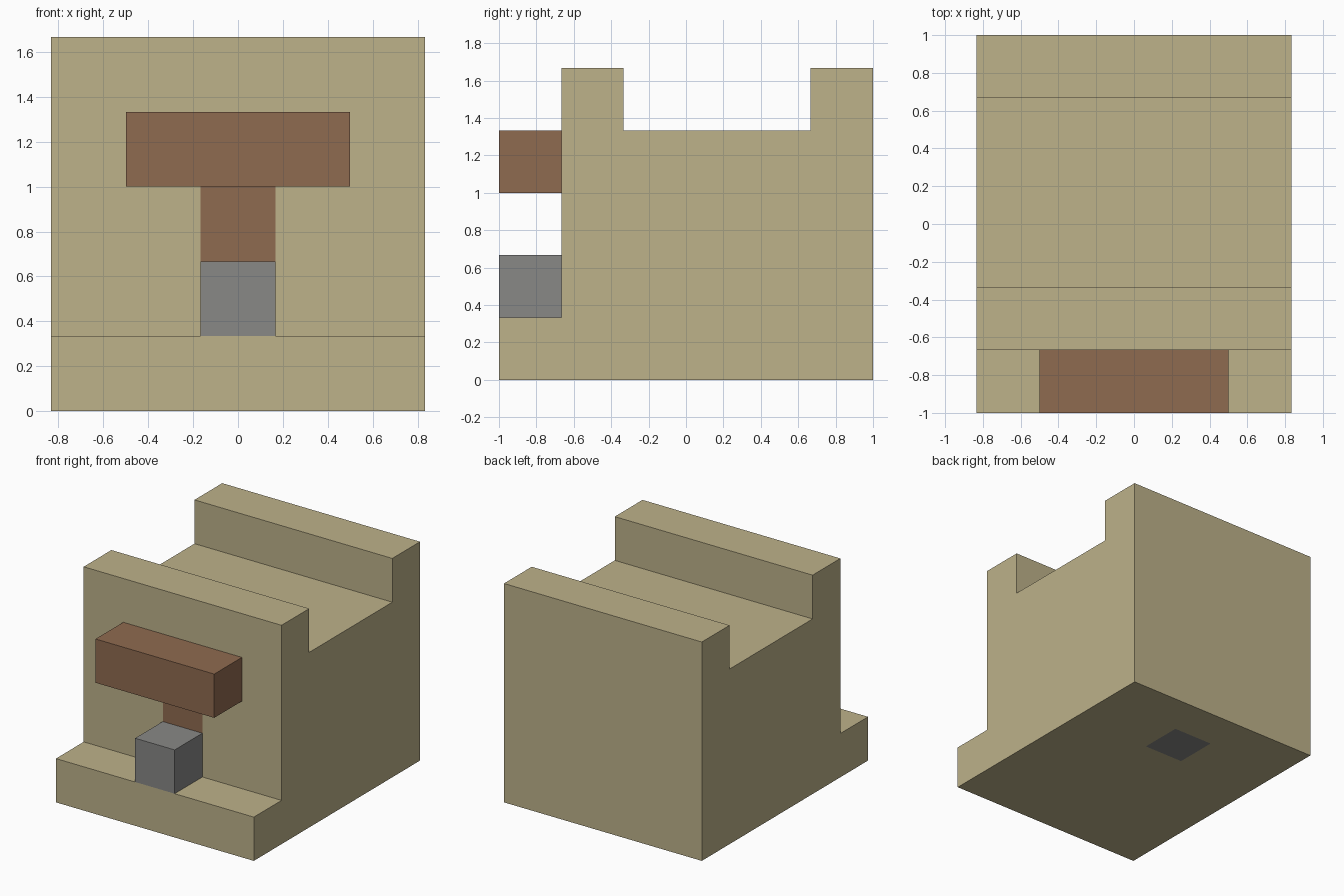
import bpy
import bmesh
from mathutils import Vector

U = 1 / 3  # size of one block

cube = bpy.data.objects.get("Cube")
if cube:
    bpy.data.objects.remove(cube, do_unlink=True)


def make_material(name, colour):
    mat = bpy.data.materials.new(name)
    mat.use_nodes = True
    mat.diffuse_color = (*colour, 1)
    mat.node_tree.nodes["Principled BSDF"].inputs["Base Color"].default_value = (*colour, 1)
    return mat


tan = make_material("tan", (0.51, 0.445, 0.255))
brown = make_material("brown", (0.275, 0.145, 0.08))
grey = make_material("grey", (0.246, 0.246, 0.24))


def finish(bm, name, materials):
    mesh = bpy.data.meshes.new(name)
    bm.to_mesh(mesh)
    bm.free()
    obj = bpy.data.objects.new(name, mesh)
    for mat in materials:
        mesh.materials.append(mat)
    bpy.context.collection.objects.link(obj)
    return obj


def box(name, low, high, mat):
    """Box between two corners given in block units."""
    low, high = Vector(low) * U, Vector(high) * U
    bm = bmesh.new()
    bmesh.ops.create_cube(bm, size=1)
    bmesh.ops.scale(bm, vec=high - low, verts=bm.verts)
    bmesh.ops.translate(bm, vec=(low + high) / 2, verts=bm.verts)
    return finish(bm, name, [mat])


def inset_patch(bm, normal, low, high, index):
    """Cut a rectangle into the flat face it lies on and colour it."""
    low, high, normal = Vector(low) * U, Vector(high) * U, Vector(normal)
    mid = (low + high) / 2
    eps = 1e-4

    def on_plane(face):
        return (face.normal.dot(normal) > 0.99
                and abs((face.verts[0].co - mid).dot(normal)) < eps)

    for axis in range(3):
        if abs(normal[axis]) > 0.5:
            continue
        direction = Vector([float(i == axis) for i in range(3)])
        for point in (low, high):
            faces = [f for f in bm.faces if on_plane(f)]
            edges = {e for f in faces for e in f.edges}
            verts = {v for f in faces for v in f.verts}
            bmesh.ops.bisect_plane(bm, geom=faces + list(edges) + list(verts),
                                   dist=eps, plane_co=point, plane_no=direction)
    for face in bm.faces:
        if on_plane(face) and (face.calc_center_median() - mid).length < 0.01:
            face.material_index = index


# Body: side profile (y, z) with front step and trough, extruded across x
profile = [(-3, 0), (3, 0), (3, 5), (2, 5), (2, 4), (-1, 4),
           (-1, 5), (-2, 5), (-2, 1), (-3, 1)]
bm = bmesh.new()
side = bm.faces.new([bm.verts.new((-2.5 * U, y * U, z * U)) for y, z in profile])
extruded = bmesh.ops.extrude_face_region(bm, geom=[side])
bmesh.ops.translate(bm, vec=(5 * U, 0, 0),
                    verts=[v for v in extruded["geom"] if isinstance(v, bmesh.types.BMVert)])
# Extruding may keep the starting cap; close the open end only if it is missing
open_edges = [e for e in bm.edges if e.is_boundary]
if open_edges:
    bmesh.ops.holes_fill(bm, edges=open_edges)
bmesh.ops.recalc_face_normals(bm, faces=bm.faces)
bm.normal_update()

# Painted squares: brown on the front wall, grey underneath
inset_patch(bm, (0, -1, 0), (-0.5, -2, 2), (0.5, -2, 3), 1)
inset_patch(bm, (0, 0, -1), (-0.5, 1, 0), (0.5, 2, 0), 2)
finish(bm, "body", [tan, brown, grey])

# Front details
box("front_bar", (-1.5, -3, 3), (1.5, -2, 4), brown)
box("front_block", (-0.5, -3, 1), (0.5, -2, 2), grey)
